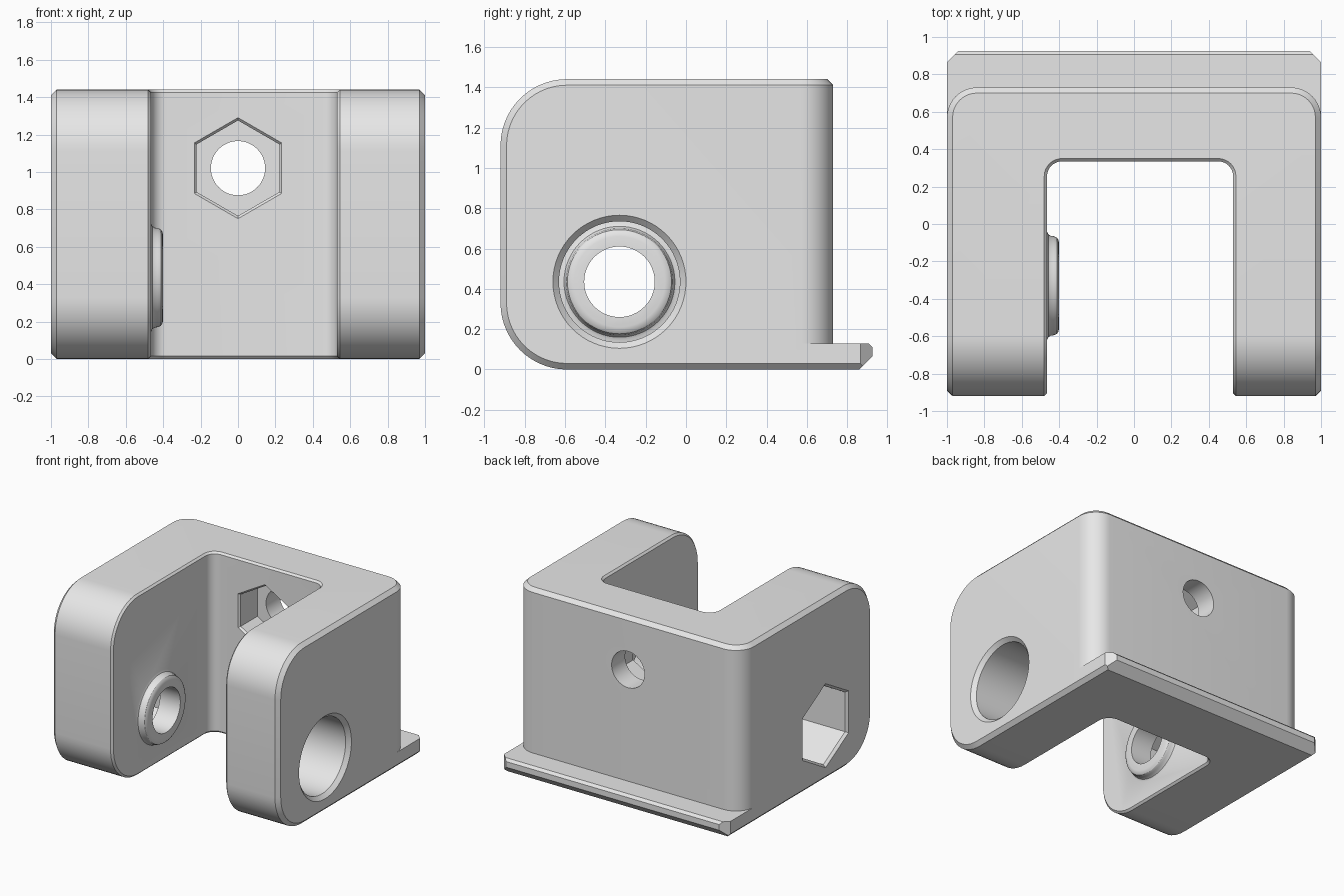
import bpy, bmesh, math
from mathutils import Vector

cube = bpy.data.objects.get("Cube")
if cube:
    bpy.data.objects.remove(cube)

grey = bpy.data.materials.new("light_grey")
grey.use_nodes = True
grey.diffuse_color = (0.8, 0.8, 0.8, 1)
grey.node_tree.nodes["Principled BSDF"].inputs["Base Color"].default_value = (0.8, 0.8, 0.8, 1)


def to_object(name, bm):
    bmesh.ops.recalc_face_normals(bm, faces=bm.faces[:])
    mesh = bpy.data.meshes.new(name)
    bm.to_mesh(mesh)
    bm.free()
    mesh.materials.append(grey)
    obj = bpy.data.objects.new(name, mesh)
    bpy.context.collection.objects.link(obj)
    return obj


def bevel(bm, test, width, segments=1):
    edges = [e for e in bm.edges if test(e, *[v.co for v in e.verts])]
    bmesh.ops.bevel(bm, geom=edges, offset=width, offset_type='OFFSET', segments=segments,
                    profile=0.5, affect='EDGES', clamp_overlap=False)


def turned(name, sides, axis, centre, rings):
    """Closed solid of (radius, position) rings along the x or y axis."""
    bm = bmesh.new()
    loops = []
    for r, t in rings:
        loop = []
        for i in range(sides):
            a = 2 * math.pi * i / sides
            side, up = centre[0] + r * math.sin(a), centre[1] + r * math.cos(a)
            loop.append(bm.verts.new((t, side, up) if axis == 'X' else (side, t, up)))
        loops.append(loop)
    for a, b in zip(loops, loops[1:]):
        for i in range(sides):
            j = (i + 1) % sides
            bm.faces.new((a[i], a[j], b[j], b[i]))
    bm.faces.new(loops[0])
    bm.faces.new(loops[-1])
    return to_object(name, bm)


def combine(target, tool, operation):
    mod = target.modifiers.new(operation.lower(), 'BOOLEAN')
    mod.operation, mod.solver, mod.object = operation, 'EXACT', tool
    bpy.context.view_layer.objects.active = target
    bpy.ops.object.modifier_apply(modifier=mod.name)
    bpy.data.objects.remove(tool)


# U-shaped body
FRONT, BACK, HEIGHT = -0.92, 0.73, 1.44
SLOT_L, SLOT_R, SLOT_END = -0.465, 0.53, 0.335
bm = bmesh.new()
plan = [(-1, FRONT), (SLOT_L, FRONT), (SLOT_L, SLOT_END), (SLOT_R, SLOT_END),
        (SLOT_R, FRONT), (1, FRONT), (1, BACK), (-1, BACK)]
base = bm.faces.new([bm.verts.new((x, y, 0)) for x, y in plan])
top = bmesh.ops.extrude_face_region(bm, geom=[base])["geom"]
bmesh.ops.translate(bm, vec=(0, 0, HEIGHT), verts=[v for v in top if isinstance(v, bmesh.types.BMVert)])
bmesh.ops.recalc_face_normals(bm, faces=bm.faces[:])


def upright(a, b):
    return abs(a.z - b.z) > 0.5


# Rounded arm fronts, back corners and slot corners
bevel(bm, lambda e, a, b: not upright(a, b) and max(a.y, b.y) < FRONT + 0.01, 0.33, 14)
bevel(bm, lambda e, a, b: upright(a, b) and min(a.y, b.y) > BACK - 0.01, 0.16, 10)
bevel(bm, lambda e, a, b: upright(a, b) and abs(a.y - SLOT_END) + abs(b.y - SLOT_END) < 0.01, 0.08, 8)


# Chamfers: narrow around the slot, wide around the outside
def sharp(e):
    return len(e.link_faces) == 2 and e.calc_face_angle() > 1.2


def by_slot(p):
    return SLOT_L - 0.005 < p.x < SLOT_R + 0.005 and p.y < SLOT_END + 0.005


bevel(bm, lambda e, a, b: sharp(e) and by_slot(a) and by_slot(b), 0.015)
bevel(bm, lambda e, a, b: sharp(e) and not by_slot(a) and not by_slot(b), 0.03)
body = to_object("clevis_body", bm)

# Base lip at the back, a block with its corners sliced off
bm = bmesh.new()
bmesh.ops.create_cube(bm, size=1)
for v in bm.verts:
    v.co = (v.co.x * 2, 0.5 if v.co.y < 0 else 0.925, 0 if v.co.z < 0 else 0.13)
slices = [((0, 0.925, 0.065), (0, 1, -1)), ((0, 0.925, 0.11), (0, 1, 1))]
for s in (-1, 1):
    slices += [((s * 0.94, 0.925, 0), (s, 1, 0)), ((s, 0, 0.03), (s, 0, -1))]
for point, normal in slices:
    cut = bmesh.ops.bisect_plane(bm, geom=bm.verts[:] + bm.edges[:] + bm.faces[:], plane_co=point,
                                 plane_no=Vector(normal).normalized(), clear_outer=True)
    rim = [g for g in cut["geom_cut"] if isinstance(g, bmesh.types.BMEdge)]
    bmesh.ops.holes_fill(bm, edges=rim, sides=0)
combine(body, to_object("base_lip", bm), 'UNION')

# Raised collar inside the right arm
PIN = (-0.33, 0.435)
collar = [(0.29, -0.6), (0.29, SLOT_L), (0.275, -0.458), (0.267, -0.445), (0.265, -0.43),
          (0.258, -0.413), (0.245, -0.404), (0.225, -0.4)]
combine(body, turned("collar", 64, 'X', PIN, collar), 'UNION')

# Holes and hexagonal pockets
cutters = [
    turned("pin_hole", 64, 'X', PIN, [(0.3, 0.3), (0.3, 0.97), (0.355, 1.025)]),
    turned("pin_nut_pocket", 6, 'X', PIN, [(0.36, -1.025), (0.315, -0.98), (0.315, -0.58)]),
    turned("collar_bore", 48, 'X', PIN, [(0.175, -0.8), (0.175, -0.2)]),
    turned("back_nut_pocket", 6, 'Y', (0, 1.02), [(0.29, 0.315), (0.255, 0.35), (0.255, 0.56)]),
    turned("back_hole", 48, 'Y', (0, 1.02), [(0.145, 0.45), (0.145, 0.9)]),
]
for cutter in cutters:
    combine(body, cutter, 'DIFFERENCE')

# Smooth rounds, crisp chamfers
bpy.ops.object.select_all(action='DESELECT')
body.select_set(True)
bpy.context.view_layer.objects.active = body
bpy.ops.object.shade_smooth_by_angle(angle=math.radians(28))
